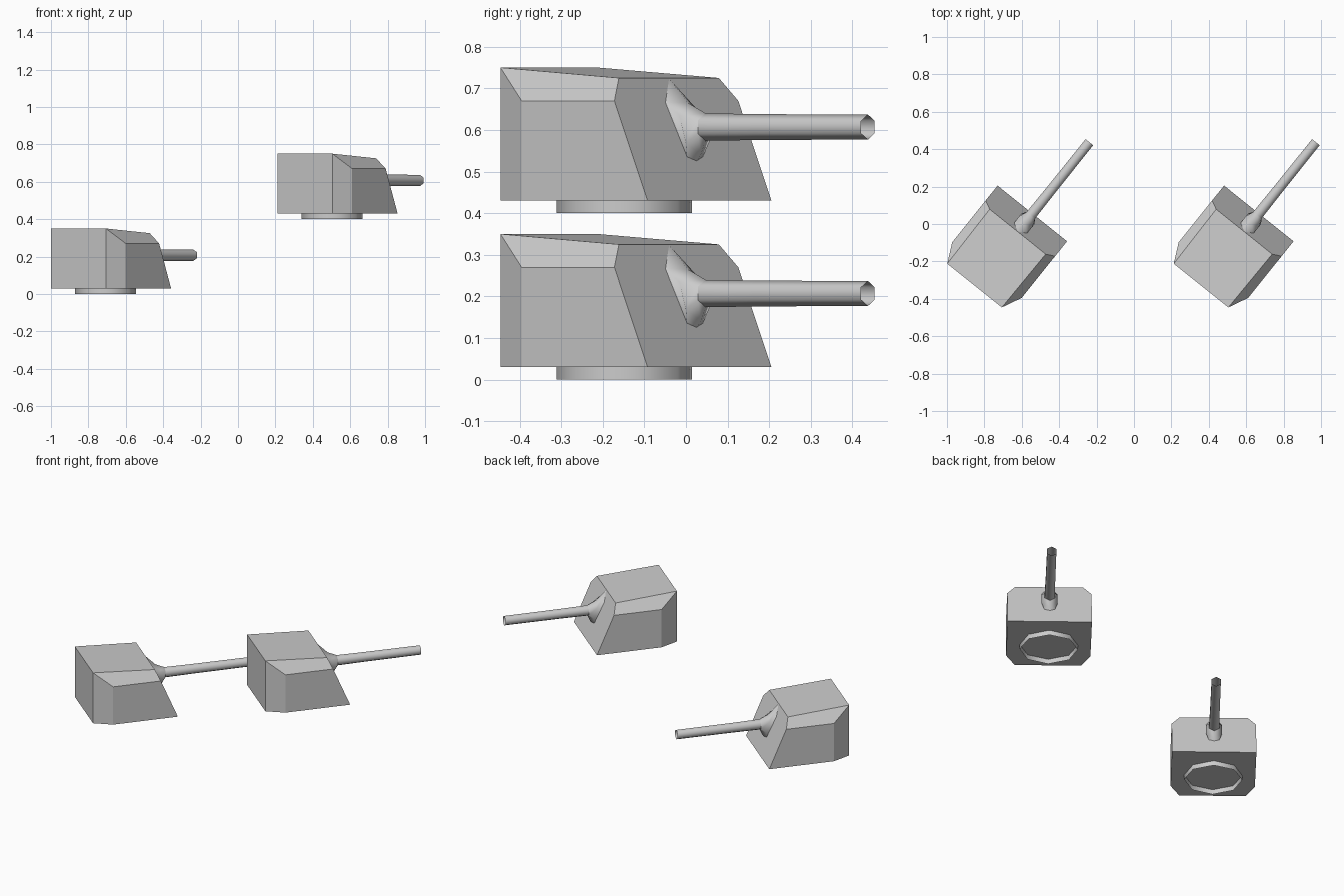
import bpy, bmesh, math
from mathutils import Matrix

if "Cube" in bpy.data.objects:
    bpy.data.objects.remove(bpy.data.objects["Cube"])

HEADING = math.atan2(0.78, 0.625)          # local +x is the gun direction
PLACES = [("lower", (-0.7075, -0.148, 0)), ("upper", (0.5035, -0.148, 0.40))]


def make(name, verts, faces, smooth, matrix):
    """Mesh object from points and faces, placed in the world."""
    me = bpy.data.meshes.new(name)
    me.from_pydata(verts, [], faces)
    bm = bmesh.new()
    bm.from_mesh(me)
    bmesh.ops.recalc_face_normals(bm, faces=bm.faces)
    for f in bm.faces:
        f.smooth = smooth
    bm.to_mesh(me)
    bm.free()
    ob = bpy.data.objects.new(name, me)
    bpy.context.collection.objects.link(ob)
    ob.matrix_world = matrix


def loft(rings):
    """Open skin through rings of equal point count."""
    n = len(rings[0])
    faces = [(k * n + i, k * n + (i + 1) % n, (k + 1) * n + (i + 1) % n, (k + 1) * n + i)
             for k in range(len(rings) - 1) for i in range(n)]
    return [p for r in rings for p in r], faces


def hexagon(x, r, z=0.207):
    return [(x, r * math.sin(i * math.pi / 3), z + r * math.cos(i * math.pi / 3)) for i in range(6)]


def sym_ring(top, upper, lower, bottom):
    """Six-point ring mirrored about y = 0; each point is (x, half width, z)."""
    flip = lambda p: (p[0], -p[1], p[2])
    return [top, upper, lower, bottom, flip(lower), flip(upper)]


def turret(tag, place):
    m = Matrix.Translation(place) @ Matrix.Rotation(HEADING, 4, 'Z')

    # armoured housing: half the corners, then mirrored
    half = [(-0.232, 0.187, 0.03), (-0.126, 0.238, 0.03), (0.262, 0.238, 0.03),
            (-0.232, 0.187, 0.35), (-0.126, 0.238, 0.27), (0.16, 0.238, 0.27),
            (0.137, 0.192, 0.325)]
    verts = half + [(x, -y, z) for x, y, z in half]
    side = [(0, 1, 4, 3), (1, 2, 5, 4), (3, 4, 5, 6)]
    faces = side + [tuple(i + 7 for i in f) for f in side]
    faces += [(0, 3, 10, 7), (3, 6, 13, 10), (2, 5, 6, 13, 12, 9), (0, 1, 2, 9, 8, 7)]
    make(tag + "_housing", verts, faces, False, m)

    # open octagonal turning ring
    rings = [[(0.164 * math.cos(i * math.pi / 4), 0.164 * math.sin(i * math.pi / 4), z)
              for i in range(8)] for z in (0, 0.03)]
    make(tag + "_base_ring", *loft(rings), True, m)

    # gun collar flaring out of the sloped front
    rings = [sym_ring((0.137, 0, 0.324), (0.161, 0.044, 0.267), (0.217, 0.03, 0.135), (0.221, 0, 0.125)),
             sym_ring((0.196, 0, 0.265), (0.205, 0.045, 0.235), (0.225, 0.045, 0.17), (0.235, 0, 0.14)),
             hexagon(0.25, 0.033)]
    make(tag + "_gun_collar", *loft(rings), True, m)

    # six-sided hollow barrel
    make(tag + "_barrel", *loft([hexagon(0.245, 0.033), hexagon(0.42, 0.031), hexagon(0.75, 0.03)]), True, m)


for tag, place in PLACES:
    turret(tag, place)
